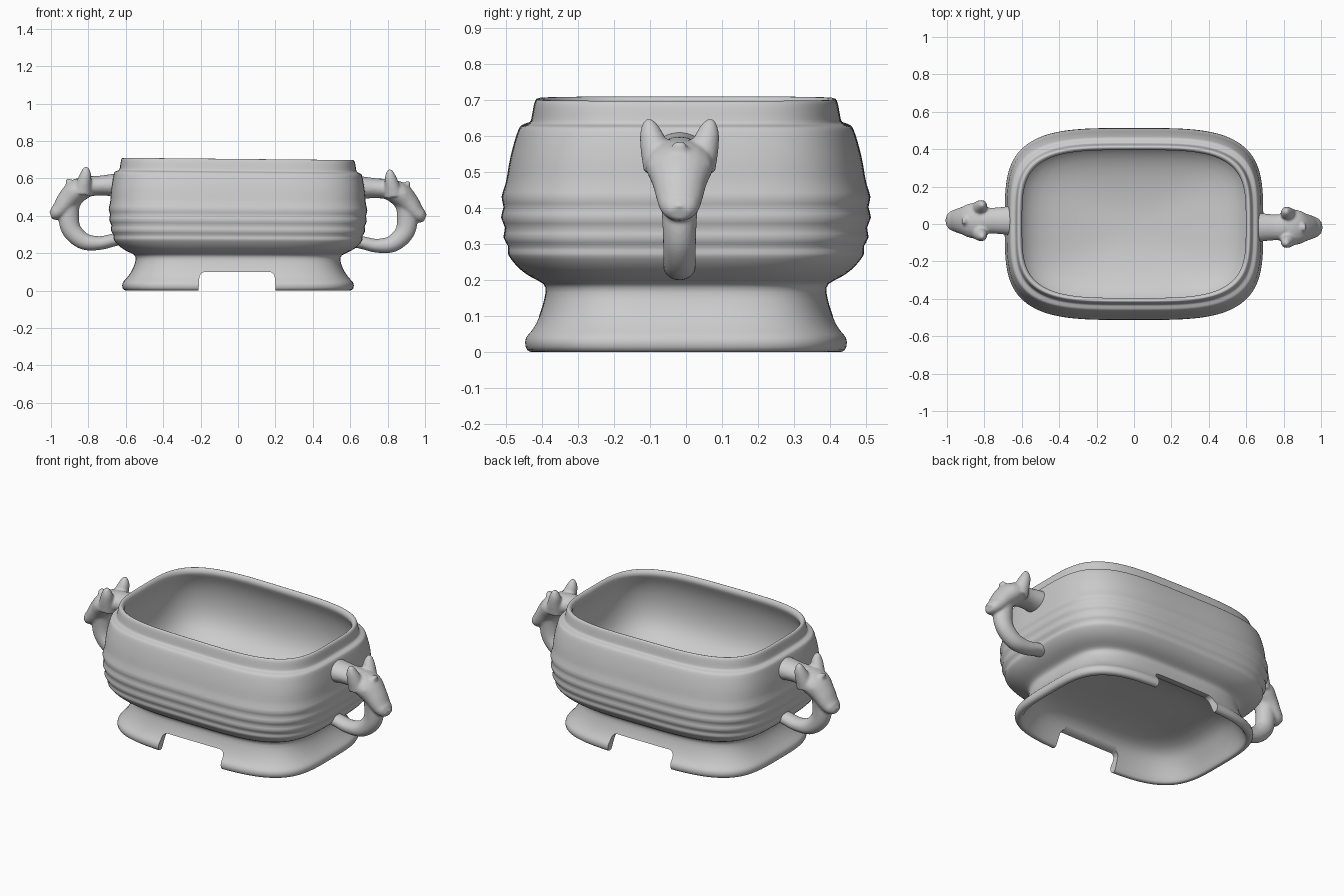
import bpy, bmesh, math
from mathutils import Vector

if "Cube" in bpy.data.objects:
    bpy.data.objects.remove(bpy.data.objects["Cube"])


def finish(obj, angle):
    """Apply all modifiers, then shade smooth with sharp edges kept."""
    bpy.ops.object.select_all(action='DESELECT')
    obj.select_set(True)
    bpy.context.view_layer.objects.active = obj
    for m in list(obj.modifiers):
        bpy.ops.object.modifier_apply(modifier=m.name)
    bpy.ops.object.shade_smooth_by_angle(angle=math.radians(angle))


def new_object(name, bm):
    bmesh.ops.recalc_face_normals(bm, faces=bm.faces)
    me = bpy.data.meshes.new(name)
    bm.to_mesh(me)
    bm.free()
    obj = bpy.data.objects.new(name, me)
    bpy.context.collection.objects.link(obj)
    return obj


def skin_rings(bm, rings):
    """Bridge successive vertex rings and cap both ends."""
    rings = [[bm.verts.new(p) for p in r] for r in rings]
    n = len(rings[0])
    for a, b in zip(rings, rings[1:]):
        for i in range(n):
            j = (i + 1) % n
            bm.faces.new((a[i], a[j], b[j], b[i]))
    bm.faces.new(rings[0][::-1])
    bm.faces.new(rings[-1])


def rounded_rect(z, a, b, n, count=96):
    """Superellipse ring; the top leans very slightly down to the right."""
    pts = []
    for i in range(count):
        t = 2 * math.pi * i / count
        c, s = math.cos(t), math.sin(t)
        r = (abs(c) ** n + abs(s) ** n) ** (-1 / n)
        pts.append((a * r * c, b * r * s, z * (1 - .014 * a * r * c)))
    return pts


def sweep(bm, path, steps=6, count=20):
    """Elliptical tube through (x, y, z, y radius, in-plane radius) points."""
    p = [Vector(q) for q in path]
    p = [2 * p[0] - p[1]] + p + [2 * p[-1] - p[-2]]
    samples = []
    for i in range(1, len(p) - 2):
        for k in range(steps):
            t = k / steps
            a, b, c, d = p[i - 1:i + 3]
            samples.append(0.5 * (2 * b + (c - a) * t + (2 * a - 5 * b + 4 * c - d) * t ** 2
                                  + (3 * b - a - 3 * c + d) * t ** 3))
    samples.append(p[-2])
    rings = []
    for i, s in enumerate(samples):
        tan = samples[min(i + 1, len(samples) - 1)] - samples[max(i - 1, 0)]
        nrm = Vector((tan[2], 0, -tan[0])).normalized()
        rings.append([Vector(s[:3]) + nrm * s[4] * math.cos(w) + Vector((0, s[3] * math.sin(w), 0))
                      for w in (2 * math.pi * k / count for k in range(count))])
    skin_rings(bm, rings)


# Vessel profile (z, x half, y half): hollow foot and ribbed belly
outside = [
    (.185, .1, .06), (.182, .28, .18), (.168, .43, .29), (.14, .50, .345), (.10, .532, .373),
    (.05, .565, .395), (.004, .583, .412), (0, .59, .42), (0, .607, .437),
    (.012, .620, .449), (.043, .620, .449), (.056, .603, .43), (.10, .568, .406),
    (.15, .548, .392), (.184, .545, .386), (.197, .566, .405), (.213, .605, .440),
    (.238, .640, .470), (.262, .660, .488), (.277, .668, .498), (.293, .660, .488),
    (.32, .687, .514), (.345, .670, .495), (.375, .696, .521), (.402, .678, .500),
    (.43, .697, .518), (.462, .681, .499), (.52, .682, .493), (.58, .672, .478),
    (.62, .664, .465)]
# Stepped rim and inside bowl
inside = [
    (.63, .660, .458), (.634, .648, .444), (.638, .636, .432), (.646, .632, .429),
    (.685, .627, .423), (.701, .623, .418), (.705, .614, .411), (.701, .605, .402),
    (.68, .595, .392), (.66, .602, .402), (.60, .63, .432), (.50, .642, .450),
    (.40, .63, .442), (.33, .59, .408), (.28, .51, .35), (.245, .38, .262),
    (.222, .22, .15), (.215, .09, .06)]
bm = bmesh.new()
skin_rings(bm, [rounded_rect(*p, 3.75) for p in outside + inside])
vessel = new_object("vessel_body", bm)
vessel.modifiers.new("smooth", 'SUBSURF').levels = 1

# Notches through the front and back of the foot
bm = bmesh.new()
bmesh.ops.create_cube(bm, size=1)
for v in bm.verts:
    v.co = (v.co.x * .40 - .005, v.co.y * 1.2, .10 if v.co.z > 0 else -.1)
    if v.co.z < 0:
        v.co.x *= 1.06
top = [e for e in bm.edges if all(v.co.z > 0 for v in e.verts)
       and abs(e.verts[0].co.y - e.verts[1].co.y) > 1]
bmesh.ops.bevel(bm, geom=top, offset=.03, segments=5, profile=.5, affect='EDGES')
cutter = new_object("foot_notch_cutter", bm)
cutter.hide_render = True
cut = vessel.modifiers.new("notch", 'BOOLEAN')
cut.operation, cut.solver, cut.object = 'DIFFERENCE', 'EXACT', cutter
finish(vessel, 60)
bpy.data.objects.remove(cutter)

# Handle: loop, animal head, ears and crest, fused into one surface
bm = bmesh.new()
sweep(bm, [(.652, 0, .55, .08, .062), (.74, 0, .547, .07, .053), (.82, 0, .535, .07, .055),
           (.89, 0, .47, .06, .054), (.905, 0, .39, .05, .056), (.89, 0, .31, .046, .052),
           (.825, 0, .25, .046, .045), (.74, 0, .24, .046, .037), (.66, 0, .257, .046, .034),
           (.595, 0, .262, .044, .028)])
sweep(bm, [(.785, 0, .545, .05, .035), (.81, 0, .54, .085, .055), (.865, 0, .515, .094, .064),
           (.91, 0, .47, .076, .058), (.95, 0, .42, .062, .046), (.98, 0, .397, .05, .037),
           (1.001, 0, .388, .03, .02)])
sweep(bm, [(.865, 0, .53, .04, .03), (.895, 0, .555, .032, .024), (.915, 0, .582, .014, .01)])
sweep(bm, [(.885, 0, .545, .03, .02), (.93, 0, .49, .026, .018), (.965, 0, .44, .026, .014),
           (.985, 0, .42, .018, .01)])
for s in (-1, 1):
    # ear
    sweep(bm, [(.835, s * .055, .50, .044, .05), (.824, s * .066, .56, .042, .04),
               (.815, s * .077, .605, .033, .031), (.813, s * .083, .636, .019, .018),
               (.813, s * .085, .648, .008, .008)])
    # brow and nostril
    sweep(bm, [(.86, s * .07, .525, .014, .014), (.89, s * .066, .515, .022, .02),
               (.92, s * .052, .485, .01, .01)])
    sweep(bm, [(.955, s * .03, .425, .014, .014), (.98, s * .03, .412, .019, .018),
               (.993, s * .025, .402, .01, .01)])
right = new_object("right_handle", bm)
fuse = right.modifiers.new("fuse", 'REMESH')
fuse.mode, fuse.voxel_size = 'VOXEL', .007
soft = right.modifiers.new("soften", 'SMOOTH')
soft.factor, soft.iterations = .5, 5
finish(right, 60)
right.location.y = -.018

# Opposite handle is the same part turned half way round
left = right.copy()
left.name = "left_handle"
left.rotation_euler.z = math.pi
left.location.y = .018
left.location.z = .014
bpy.context.collection.objects.link(left)
